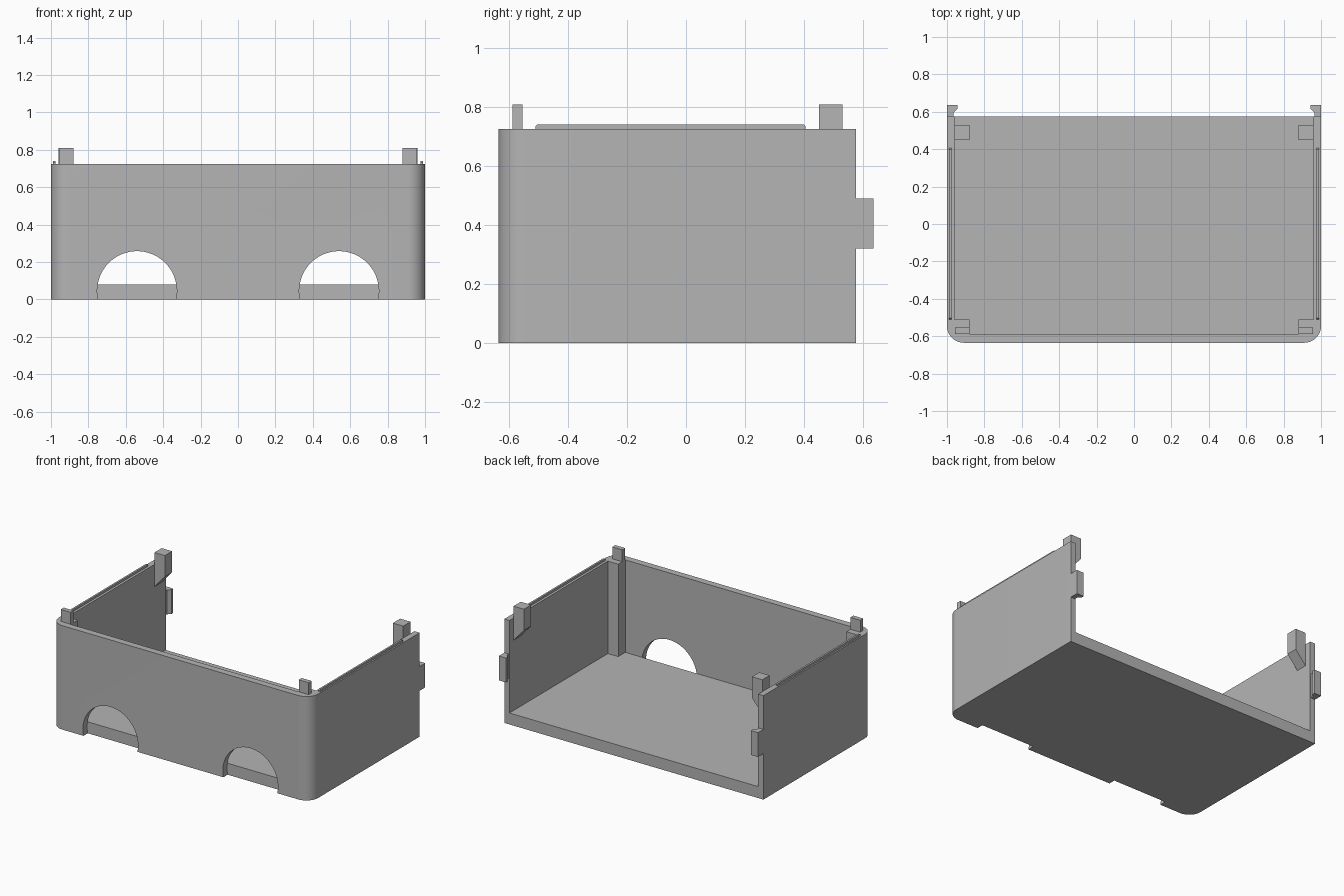
import bpy
import bmesh
from math import sin, cos, pi, radians

cube = bpy.data.objects.get("Cube")
if cube:
    bpy.data.objects.remove(cube, do_unlink=True)

GREY = (0.46, 0.46, 0.46, 1)
grey = bpy.data.materials.new("plain grey")
grey.use_nodes = True
grey.diffuse_color = GREY
grey.node_tree.nodes["Principled BSDF"].inputs["Base Color"].default_value = GREY

BACK, FRONT, TOP = 0.575, -0.635, 0.725
INNER_X, INNER_FRONT, FLOOR = 0.96, -0.588, 0.08


def prism(name, points, axis, low, high):
    """Extrude a flat outline along one axis."""
    place = {"x": lambda a, b, t: (t, a, b),
             "y": lambda a, b, t: (a, t, b),
             "z": lambda a, b, t: (a, b, t)}[axis]
    bm = bmesh.new()
    ends = [[bm.verts.new(place(a, b, t)) for a, b in points] for t in (low, high)]
    n = len(points)
    bm.faces.new(ends[0])
    bm.faces.new(ends[1])
    for i in range(n):
        j = (i + 1) % n
        bm.faces.new((ends[0][i], ends[0][j], ends[1][j], ends[1][i]))
    bmesh.ops.recalc_face_normals(bm, faces=bm.faces)
    mesh = bpy.data.meshes.new(name)
    bm.to_mesh(mesh)
    bm.free()
    mesh.materials.append(grey)
    obj = bpy.data.objects.new(name, mesh)
    bpy.context.collection.objects.link(obj)
    return obj


def arc(x, y, radius, start, end, steps):
    angles = [radians(start + (end - start) * i / steps) for i in range(steps + 1)]
    return [(x + radius * cos(a), y + radius * sin(a)) for a in angles]


def cut(target, cutter):
    cutter.hide_render = True
    mod = target.modifiers.new("cut", "BOOLEAN")
    mod.operation = "DIFFERENCE"
    mod.solver = "EXACT"
    mod.object = cutter
    bpy.context.view_layer.objects.active = target
    bpy.ops.object.modifier_apply(modifier=mod.name)
    bpy.data.objects.remove(cutter, do_unlink=True)


# Tray body with rounded front corners
R = 0.09
outline = [(1, BACK), (-1, BACK)]
outline += arc(-1 + R, FRONT + R, R, 180, 270, 10)
outline += arc(1 - R, FRONT + R, R, 270, 360, 10)
tray = prism("tray", outline, "z", 0, TOP)

# Open cavity, leaving square posts in the front corners
half = [(0.88, INNER_FRONT), (0.88, -0.51), (INNER_X, -0.51), (INNER_X, 0.8)]
cavity = half + [(-x, y) for x, y in reversed(half)]
cut(tray, prism("cavity_cutter", cavity, "z", FLOOR, 1))

# Round arches through the front wall
for x in (-0.54, 0.54):
    circle = arc(x, 0.045, 0.213, 0, 360, 64)[:-1]
    cut(tray, prism("arch_cutter", circle, "y", -0.8, INNER_FRONT))

bpy.ops.object.select_all(action="DESELECT")
tray.select_set(True)
bpy.context.view_layer.objects.active = tray
bpy.ops.object.shade_smooth_by_angle(angle=pi / 6)

for side, s in (("left", 1), ("right", -1)):
    # Thin sealing ridge on the side wall
    ridge = [(-0.51, TOP), (-0.51, 0.733), (-0.503, 0.74),
             (0.398, 0.74), (0.405, 0.733), (0.405, TOP)]
    prism(side + "_ridge", ridge, "x", s * 0.977, s * 0.99)

    # Locating stub on the front post
    stub = [(s * x, z) for x, z in
            ((0.88, TOP), (0.957, TOP), (0.957, 0.808), (0.88, 0.808))]
    prism(side + "_front_stub", stub, "y", -0.587, -0.554)

    # Rear clip with a sloping underside
    clip = [(s * x, z) for x, z in
            ((0.88, 0.808), (INNER_X, 0.808), (INNER_X, 0.57), (0.88, 0.66))]
    prism(side + "_rear_clip", clip, "y", 0.45, 0.53)

    # Hooked tab on the rear edge of the side wall
    tab = [(s * x, y) for x, y in
           ((1, BACK), (1, 0.635), (0.945, 0.635),
            (0.945, 0.615), (0.965, 0.595), (0.965, BACK))]
    prism(side + "_rear_tab", tab, "z", 0.32, 0.49)
